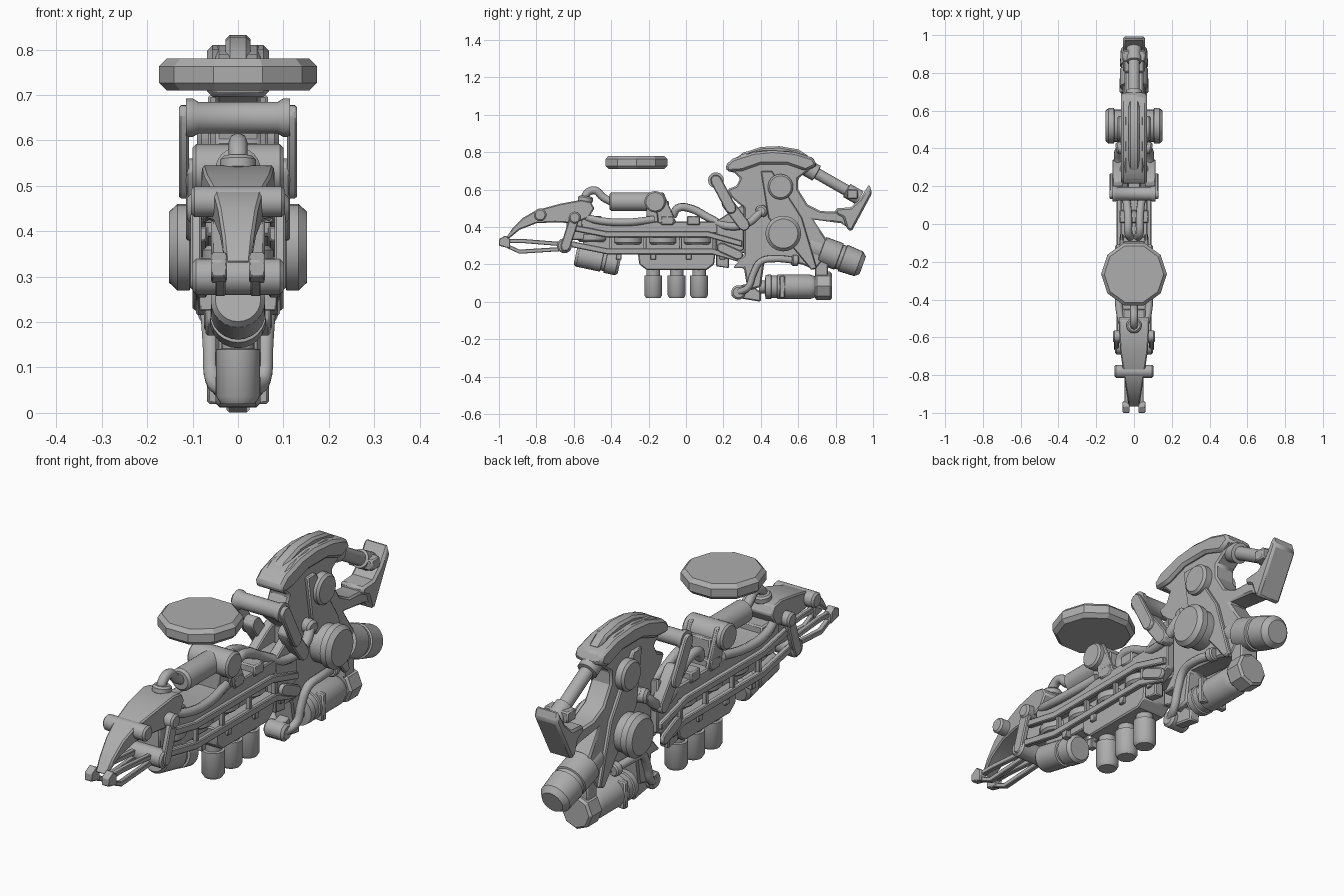
import bpy, bmesh, math
from mathutils import Vector

grey = bpy.data.materials.new("steel_grey")
grey.diffuse_color = (0.42, 0.42, 0.42, 1)


def finish(ob, bevel=0.0, smooth=True):
    ob.data.materials.append(grey)
    if bevel:
        m = ob.modifiers.new("bevel", 'BEVEL')
        m.width, m.segments, m.limit_method = bevel, 1, 'ANGLE'
        m.angle_limit = math.radians(40)
    if smooth:
        bpy.ops.object.select_all(action='DESELECT')
        ob.select_set(True)
        bpy.context.view_layer.objects.active = ob
        bpy.ops.object.shade_smooth_by_angle(angle=math.radians(32))
    return ob


def from_bmesh(name, bm, **kw):
    bmesh.ops.recalc_face_normals(bm, faces=bm.faces)
    me = bpy.data.meshes.new(name)
    bm.to_mesh(me)
    bm.free()
    ob = bpy.data.objects.new(name, me)
    bpy.context.collection.objects.link(ob)
    return finish(ob, **kw)


def plate(name, pts, x0, x1, bevel=0.006, taper=None):
    """Side profile (y, z) extruded from x0 to x1."""
    bm = bmesh.new()
    f = bm.faces.new([bm.verts.new((x0, y, z)) for y, z in pts])
    ext = bmesh.ops.extrude_face_region(bm, geom=[f])['geom']
    for v in ext:
        if isinstance(v, bmesh.types.BMVert):
            v.co.x = x1
    if taper:
        for v in bm.verts:
            v.co.x *= taper(v.co.y, v.co.z)
    return from_bmesh(name, bm, bevel=bevel)


def box(name, y0, y1, z0, z1, w, bevel=0.006):
    return plate(name, [(y0, z0), (y1, z0), (y1, z1), (y0, z1)], -w, w, bevel)


def pair(name, pts, x0, x1, bevel=0.005):
    for s, side in ((1, "right"), (-1, "left")):
        plate(f"{name}_{side}", pts, s * x0, s * x1, bevel)


def strip(line, w):
    """Closed outline of constant vertical half width around a polyline."""
    return [(y, z - w) for y, z in line] + [(y, z + w) for y, z in reversed(line)]


def bar(a, b, w):
    """Capsule outline around the segment a-b."""
    t = math.atan2(b[1] - a[1], b[0] - a[0])
    arc = lambda c, s: [(c[0] + w * math.cos(s + k * math.pi / 4),
                         c[1] + w * math.sin(s + k * math.pi / 4)) for k in range(5)]
    return arc(b, t - math.pi / 2) + arc(a, t + math.pi / 2)


def turned(name, p0, p1, prof, n=24, smooth=True):
    """Lathe: prof lists (fraction along p0-p1, radius)."""
    p0, p1 = Vector(p0), Vector(p1)
    q = (p1 - p0).to_track_quat('Z', 'Y')
    bm = bmesh.new()
    rings = [[bm.verts.new(p0.lerp(p1, t) + q @ Vector((r * math.cos(2 * math.pi * i / n),
              r * math.sin(2 * math.pi * i / n), 0))) for i in range(n)] for t, r in prof]
    for a, b in zip(rings, rings[1:]):
        for i in range(n):
            bm.faces.new((a[i], a[(i + 1) % n], b[(i + 1) % n], b[i]))
    bm.faces.new(rings[0])
    bm.faces.new(rings[-1])
    return from_bmesh(name, bm, smooth=smooth)


def drum(name, p0, p1, r, c=0.01, n=24, smooth=True):
    k = c / (Vector(p1) - Vector(p0)).length
    return turned(name, p0, p1, [(0, r - c), (k, r), (1 - k, r), (1, r - c)], n, smooth)


def axle(name, y, z, r, w, c=0.008):
    return drum(name, (-w, y, z), (w, y, z), r, c)


def pipe(name, pts, r):
    cu = bpy.data.curves.new(name, 'CURVE')
    cu.dimensions, cu.bevel_depth, cu.bevel_resolution = '3D', r, 2
    cu.resolution_u, cu.use_fill_caps = 5, True
    sp = cu.splines.new('BEZIER')
    sp.bezier_points.add(len(pts) - 1)
    for bp, p in zip(sp.bezier_points, pts):
        bp.co = p
        bp.handle_left_type = bp.handle_right_type = 'AUTO'
    ob = bpy.data.objects.new(name, cu)
    bpy.context.collection.objects.link(ob)
    cu.materials.append(grey)


# Floating disc
drum("floating_disc", (0, -0.265, 0.71), (0, -0.265, 0.78), 0.174, 0.017, 10, False)

# Nose hood, narrowing to the tip
plate("nose_hood", [(-0.97, 0.33), (-0.93, 0.39), (-0.87, 0.45), (-0.80, 0.49), (-0.67, 0.525),
      (-0.56, 0.545), (-0.51, 0.535), (-0.49, 0.50), (-0.52, 0.45), (-0.60, 0.42), (-0.70, 0.425),
      (-0.80, 0.42), (-0.89, 0.385), (-0.95, 0.335)], -0.08, 0.08, 0.006,
      lambda y, z: min(1, max(0.35, 0.35 + (y + 0.97) * 1.9)))
axle("nose_pin", -0.78, 0.465, 0.034, 0.104)
box("hood_neck", -0.64, -0.45, 0.33, 0.46, 0.06)

# Gripper prongs with hooked tips
pair("upper_prong", strip([(-0.96, 0.325), (-0.87, 0.325), (-0.62, 0.305)], 0.011), 0.028, 0.05, 0.003)
pair("lower_prong", strip([(-0.96, 0.30), (-0.89, 0.268), (-0.62, 0.285)], 0.011), 0.028, 0.05, 0.003)
pair("prong_tip", [(-1.0, 0.30), (-0.94, 0.285), (-0.94, 0.335), (-0.965, 0.355), (-1.0, 0.335)],
     0.024, 0.06, 0.004)
axle("gripper_pin", -0.65, 0.30, 0.04, 0.10)
pair("gripper_link", bar((-0.595, 0.45), (-0.645, 0.295), 0.026), 0.08, 0.105)
axle("link_pin", -0.595, 0.45, 0.032, 0.112)

# Side rails and the rollers between them
upper = [(-0.60, 0.395), (-0.42, 0.36), (0.12, 0.36), (0.30, 0.31)]
lower = [(-0.62, 0.31), (-0.42, 0.27), (0.14, 0.27), (0.28, 0.23)]
pair("upper_rail", strip(upper, 0.016), 0.068, 0.092, 0.004)
pair("lower_rail", strip(lower, 0.016), 0.068, 0.092, 0.004)
for i, y in enumerate((-0.50, -0.31, -0.125, 0.06)):
    z = 0.345 if i == 0 else 0.33
    drum(f"roller_{i}", (0, y, z - 0.024), (0, y, z + 0.024), 0.078, 0.01)
for i, y in enumerate((-0.405, -0.22, -0.03, 0.15)):
    pair(f"rail_post_{i}", [(y - 0.008, 0.28), (y + 0.008, 0.28), (y + 0.008, 0.35), (y - 0.008, 0.35)],
         0.065, 0.085, 0.002)
    pair(f"rail_clip_{i}", [(y + 0.03, 0.225), (y + 0.06, 0.225), (y + 0.06, 0.27), (y + 0.03, 0.27)],
         0.055, 0.085, 0.003)

# Spine
box("spine_core", -0.55, 0.32, 0.26, 0.38, 0.03)
plate("spine_deck", [(-0.56, 0.39), (-0.42, 0.365), (0.3, 0.365), (0.3, 0.43), (-0.25, 0.43),
      (-0.45, 0.43), (-0.56, 0.45)], -0.072, 0.072)
for i, y in enumerate((-0.10, 0.04)):
    box(f"deck_block_{i}", y - 0.035, y + 0.035, 0.41, 0.46, 0.078)

# Belly block with three hanging canisters
plate("belly_block", [(-0.26, 0.28), (-0.25, 0.20), (-0.21, 0.17), (0.11, 0.17), (0.15, 0.20),
      (0.16, 0.28)], -0.072, 0.072)
for i, y in enumerate((-0.175, -0.05, 0.07)):
    turned(f"canister_{i}", (0, y, 0.18), (0, y, 0.02),
           [(0, 0.036), (0.24, 0.036), (0.25, 0.048), (0.90, 0.048), (1, 0.038)])

# Front tilted motor
turned("front_motor", (0, -0.59, 0.25), (0, -0.355, 0.20),
       [(0, 0.05), (0.06, 0.06), (0.6, 0.06), (0.61, 0.053), (0.68, 0.053), (0.69, 0.062), (0.94, 0.062), (1, 0.05)])

# Top cylinder with cross drum and hose
drum("top_cylinder", (0, -0.41, 0.535), (0, -0.17, 0.535), 0.05)
axle("cross_drum", -0.165, 0.535, 0.057, 0.10)
box("drum_mount", -0.21, -0.09, 0.42, 0.54, 0.055)
pair("drum_brace", [(-0.15, 0.42), (-0.05, 0.42), (-0.12, 0.585), (-0.17, 0.585)], 0.055, 0.075)
pipe("hood_hose", [(0, -0.40, 0.535), (0, -0.445, 0.56), (0, -0.485, 0.595), (0, -0.53, 0.58), (0, -0.545, 0.53)], 0.021)
drum("hose_collar", (0, -0.54, 0.53), (0, -0.535, 0.565), 0.04, 0.008)

# Side hoses
for s, side in ((1, "right"), (-1, "left")):
    pipe(f"front_hose_{side}", [(s * 0.05, -0.56, 0.46), (s * 0.075, -0.47, 0.435), (s * 0.08, -0.32, 0.425),
         (s * 0.06, -0.17, 0.44)], 0.02)
    pipe(f"rear_hose_{side}", [(s * 0.02, -0.07, 0.46), (s * 0.03, -0.045, 0.50), (s * 0.03, 0.02, 0.50),
         (s * 0.04, 0.12, 0.45), (s * 0.07, 0.22, 0.405), (s * 0.085, 0.33, 0.42), (s * 0.08, 0.39, 0.47),
         (s * 0.055, 0.42, 0.50)], 0.022)
    drum(f"hose_socket_{side}", (s * 0.04, 0.41, 0.485), (s * 0.095, 0.40, 0.485), 0.032)
    pipe(f"lower_hose_{side}", [(s * 0.03, 0.27, 0.05), (s * 0.055, 0.33, 0.075), (s * 0.06, 0.36, 0.15),
         (s * 0.065, 0.40, 0.215), (s * 0.07, 0.48, 0.23), (s * 0.055, 0.59, 0.22)], 0.019)
    drum(f"lower_hose_collar_{side}", (s * 0.06, 0.565, 0.222), (s * 0.055, 0.60, 0.22), 0.03, 0.006)

# Swing arm with cross roller
turned("swing_roller", (-0.115, 0.16, 0.65), (0.115, 0.16, 0.65),
       [(0, 0.042), (0.07, 0.042), (0.12, 0.035), (0.88, 0.035), (0.93, 0.042), (1, 0.042)])
pair("swing_arm", bar((0.16, 0.65), (0.24, 0.50), 0.03), 0.108, 0.13)
pair("swing_foot", bar((0.22, 0.53), (0.31, 0.41), 0.032), 0.06, 0.115)

# Main frame with hooked front notch and rear fork
plate("main_frame", [(0.25, 0.18), (0.31, 0.25), (0.31, 0.50), (0.24, 0.56), (0.22, 0.60), (0.27, 0.62),
      (0.29, 0.66), (0.26, 0.69), (0.22, 0.70), (0.23, 0.75), (0.30, 0.79), (0.42, 0.81), (0.56, 0.805),
      (0.68, 0.77), (0.70, 0.73), (0.64, 0.69), (0.60, 0.66), (0.60, 0.60), (0.65, 0.52), (0.72, 0.485),
      (0.84, 0.48), (0.86, 0.40), (0.83, 0.42), (0.68, 0.44), (0.76, 0.32), (0.74, 0.23), (0.69, 0.17),
      (0.62, 0.20), (0.42, 0.22), (0.40, 0.08), (0.33, 0.06), (0.31, 0.18)], -0.05, 0.05, 0.008)
plate("head_cap", [(0.22, 0.695), (0.21, 0.73), (0.25, 0.765), (0.36, 0.80), (0.46, 0.81), (0.58, 0.80),
      (0.68, 0.77), (0.70, 0.73), (0.64, 0.70), (0.54, 0.735), (0.40, 0.735), (0.30, 0.70)], -0.068, 0.068, 0.012)
plate("head_ridge", [(0.24, 0.74), (0.30, 0.795), (0.40, 0.828), (0.50, 0.832), (0.60, 0.815),
      (0.66, 0.775)], -0.028, 0.028, 0.01)
pair("frame_strap", [(0.40, 0.70), (0.46, 0.70), (0.62, 0.45), (0.70, 0.18), (0.67, 0.17), (0.44, 0.45)],
     0.045, 0.066)
pair("front_cheek", [(0.23, 0.24), (0.31, 0.28), (0.31, 0.52), (0.25, 0.49), (0.16, 0.43), (0.16, 0.19),
     (0.23, 0.18)], 0.03, 0.075)
axle("upper_hub", 0.505, 0.615, 0.068, 0.09, 0.01)
turned("main_hub", (-0.152, 0.52, 0.365), (0.152, 0.52, 0.365),
       [(0, 0.078), (0.06, 0.095), (0.15, 0.095), (0.16, 0.085), (0.84, 0.085), (0.85, 0.095), (0.94, 0.095), (1, 0.078)], 28)
pair("rail_end", bar((0.19, 0.29), (0.28, 0.25), 0.026), 0.08, 0.10)

# Rear strut and tail paddle
turned("rear_strut", (0, 0.64, 0.72), (0, 0.93, 0.555),
       [(0, 0.045), (0.2, 0.045), (0.21, 0.03), (0.75, 0.03), (0.76, 0.04), (1, 0.04)], 16)
plate("tail_paddle", [(0.98, 0.63), (0.995, 0.58), (0.885, 0.375), (0.86, 0.39), (0.84, 0.45), (0.80, 0.47),
      (0.80, 0.50), (0.88, 0.505), (0.93, 0.55)], -0.058, 0.058, 0.01)
box("strut_clevis", 0.86, 0.92, 0.55, 0.60, 0.06)

# Rear tilted motor
turned("rear_motor", (0, 0.66, 0.30), (0, 0.945, 0.195),
       [(0, 0.06), (0.22, 0.06), (0.23, 0.075), (0.55, 0.075), (0.56, 0.068), (0.62, 0.068), (0.63, 0.075),
        (0.92, 0.07), (1, 0.05)])

# Bottom cylinder with end block and front foot
turned("bottom_cylinder", (0, 0.39, 0.08), (0, 0.71, 0.08),
       [(0, 0.035), (0.1, 0.035), (0.11, 0.064), (0.2, 0.066), (0.21, 0.06), (0.3, 0.06), (0.31, 0.066), (0.85, 0.066), (0.95, 0.055), (1, 0.04)])
drum("end_block", (0, 0.69, 0.085), (0, 0.78, 0.085), 0.076, 0.01, 8, False)
box("end_mount", 0.69, 0.76, 0.10, 0.24, 0.045)
pair("cylinder_clip", [(0.50, 0.02), (0.53, 0.02), (0.53, 0.14), (0.50, 0.14)], 0.03, 0.068)
plate("front_foot", [(0.24, 0.03), (0.28, 0.02), (0.40, 0.0), (0.40, 0.05), (0.34, 0.10), (0.26, 0.08)], -0.025, 0.025)
drum("foot_boss", (-0.05, 0.28, 0.05), (0.05, 0.28, 0.05), 0.038)
